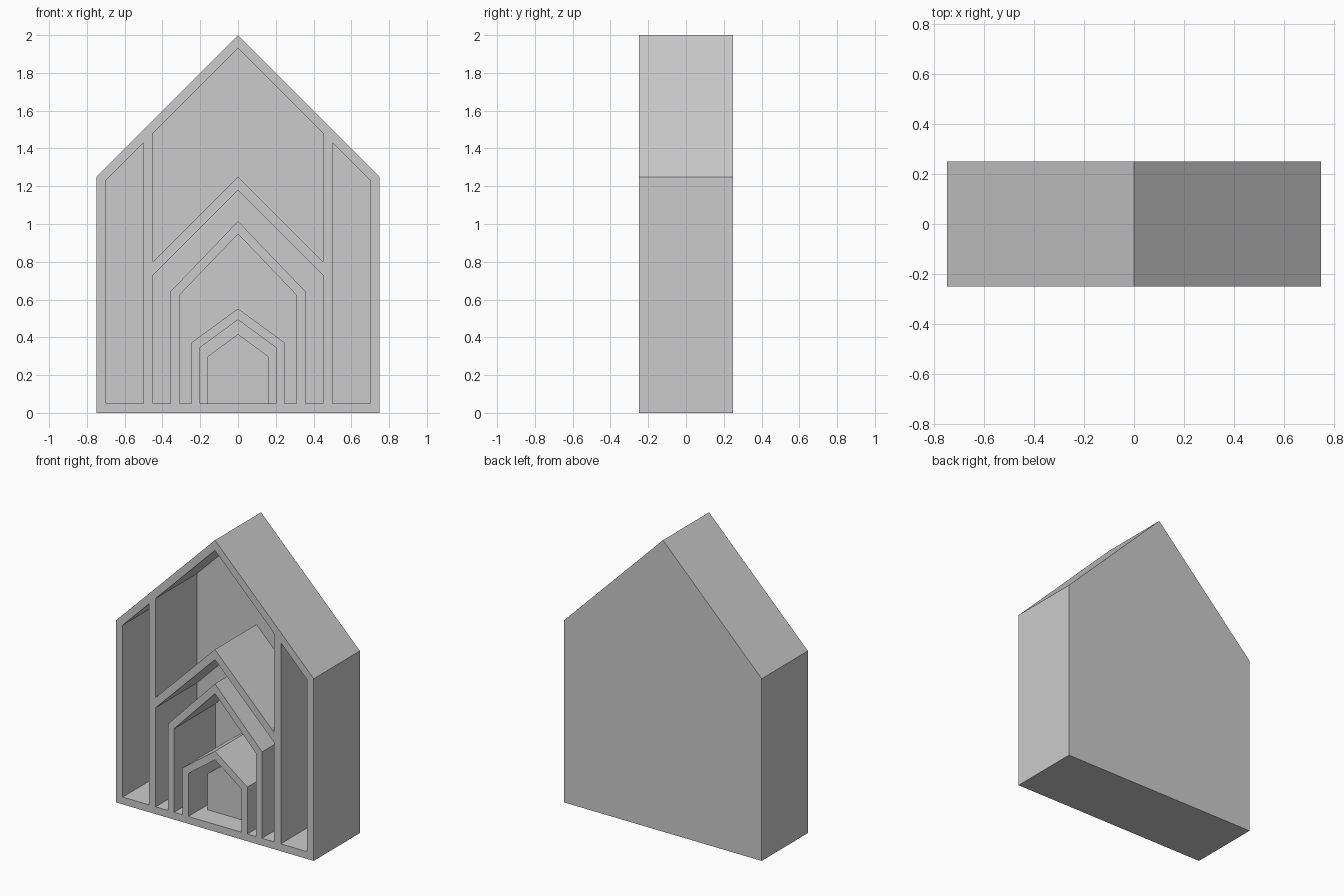
import bpy
import bmesh

cube = bpy.data.objects.get("Cube")
if cube:
    bpy.data.objects.remove(cube, do_unlink=True)

FRONT, BACK = -0.25, 0.25
PANEL = 0.05          # thickness of back panel, base and outer walls
FLOOR = PANEL

grey = bpy.data.materials.new("light_grey")
grey.use_nodes = True
grey.diffuse_color = (0.6, 0.6, 0.6, 1)
grey.node_tree.nodes["Principled BSDF"].inputs["Base Color"].default_value = (0.6, 0.6, 0.6, 1)


def prism(name, outline, y0, y1):
    """Extrude an (x, z) outline from y0 to y1."""
    bm = bmesh.new()
    face = bm.faces.new([bm.verts.new((x, y0, z)) for x, z in outline])
    ext = bmesh.ops.extrude_face_region(bm, geom=[face])["geom"]
    verts = [v for v in ext if isinstance(v, bmesh.types.BMVert)]
    bmesh.ops.translate(bm, verts=verts, vec=(0, y1 - y0, 0))
    bmesh.ops.recalc_face_normals(bm, faces=bm.faces)
    mesh = bpy.data.meshes.new(name)
    bm.to_mesh(mesh)
    bm.free()
    mesh.materials.append(grey)
    ob = bpy.data.objects.new(name, mesh)
    bpy.context.collection.objects.link(ob)
    return ob


def house(half, eave, apex, base=FLOOR):
    """Gabled house outline, from the left foot over the roof to the right foot."""
    return [(-half, base), (-half, eave), (0, apex), (half, eave), (half, base)]


def arch(outer, inner):
    """Gap between two nested houses standing on the same floor."""
    return house(*outer) + house(*inner)[::-1]


def mirrored(outline):
    return [(-x, z) for x, z in outline]


# Compartments to hollow out, opening to the front
side_bay = [(0.5, FLOOR), (0.7, FLOOR), (0.7, 1.23), (0.5, 1.43)]
attic = [(-0.45, 0.8), (-0.45, 1.48), (0, 1.93), (0.45, 1.48), (0.45, 0.8), (0, 1.25)]
pockets = {
    "left_bay": side_bay,
    "right_bay": mirrored(side_bay),
    "attic": attic,
    "outer_arch": arch((0.45, 0.73, 1.18), (0.357, 0.643, 1.015)),
    "middle_arch": arch((0.31, 0.623, 0.947), (0.247, 0.372, 0.552)),
    "inner_room": house(0.202, 0.345, 0.493),
}

# House-shaped shelf with its compartments cut out
shelf = prism("house_shelf", house(0.75, 1.25, 2.0, 0), FRONT, BACK)
for name, outline in pockets.items():
    cutter = prism(name + "_cutter", outline, FRONT - 0.1, BACK - PANEL)
    cutter.hide_render = True
    cutter.hide_set(True)
    cut = shelf.modifiers.new(name, "BOOLEAN")
    cut.operation = "DIFFERENCE"
    cut.solver = "EXACT"
    cut.object = cutter

# Bake the cuts and drop the cutters
bpy.context.view_layer.update()
baked = bpy.data.meshes.new_from_object(shelf.evaluated_get(bpy.context.evaluated_depsgraph_get()))
cutters = [m.object for m in shelf.modifiers]
shelf.modifiers.clear()
shelf.data = baked
baked.name = "house_shelf"
for cutter in cutters:
    bpy.data.objects.remove(cutter, do_unlink=True)

# Small solid house at the heart of the shelf
prism("small_house", house(0.162, 0.298, 0.417), FRONT + 0.15, BACK - PANEL)
